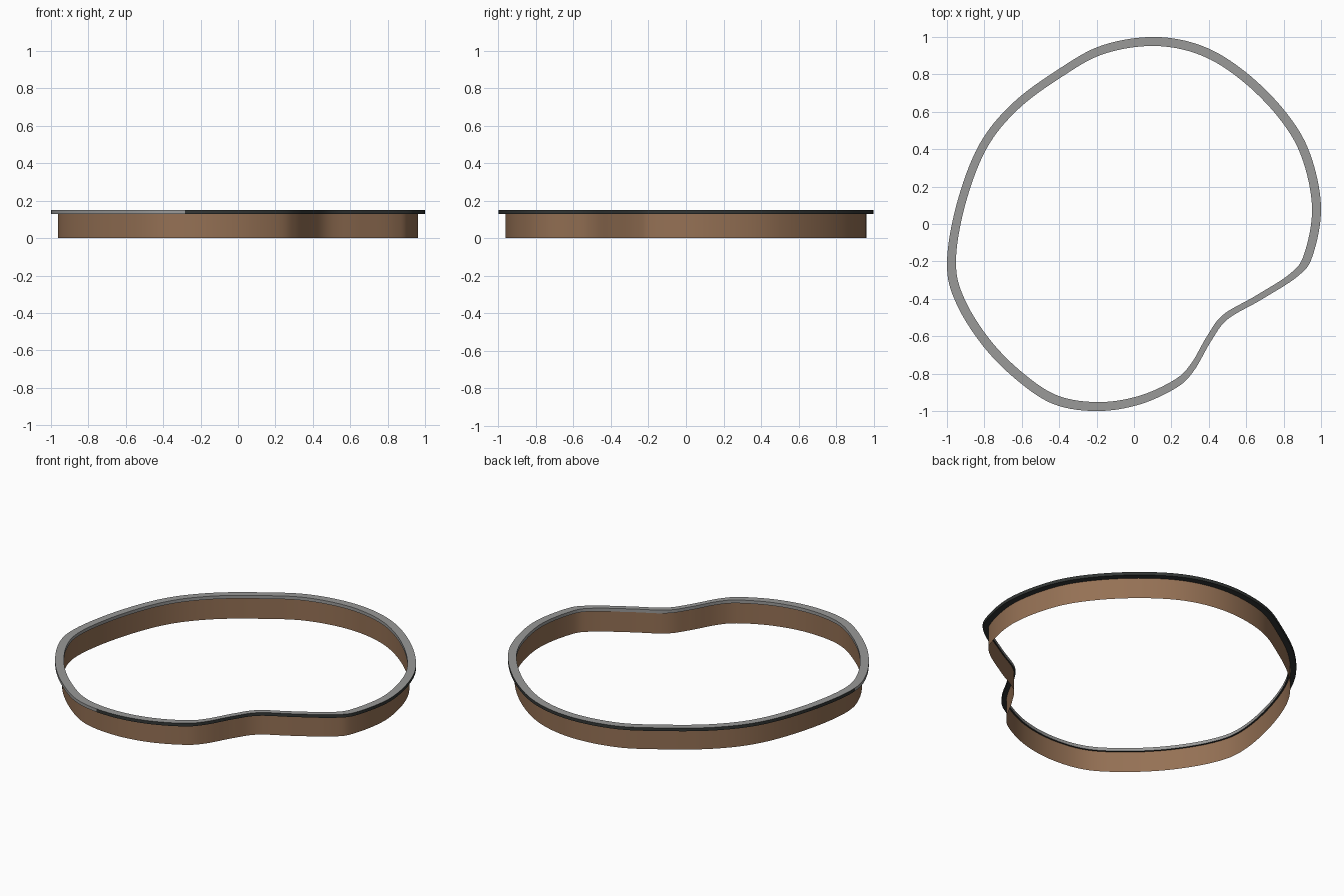
import bpy, bmesh
from mathutils import Vector

cube = bpy.data.objects.get("Cube")
if cube:
    bpy.data.objects.remove(cube, do_unlink=True)


def material(name, colour):
    m = bpy.data.materials.new(name)
    m.use_nodes = True
    m.diffuse_color = (*colour, 1)
    m.node_tree.nodes["Principled BSDF"].inputs["Base Color"].default_value = (*colour, 1)
    return m


grey = material("light grey", (0.32, 0.32, 0.315))
dark = material("charcoal", (0.033, 0.037, 0.035))
brown = material("wood brown", (0.30, 0.165, 0.09))

# Outer outline of the rim, clockwise from the back
OUTLINE = [Vector(p) for p in (
    (.11, 1), (.37, .95), (.6, .81), (.81, .6), (.94, .38), (1, .09),
    (.955, -.17), (.875, -.28), (.68, -.405), (.5, -.51), (.41, -.63),
    (.32, -.785), (.227, -.875), (.03, -.965), (-.195, -1), (-.425, -.965),
    (-.62, -.84), (-.805, -.655), (-.95, -.425), (-1, -.215), (-.95, .1),
    (-.83, .42), (-.65, .645), (-.4, .83), (-.17, .955))]
STEPS = 8


def smooth_loop(points):
    """Closed smooth curve through the points."""
    n, out = len(points), []
    for i in range(n):
        a, b, c, d = (points[(i + k) % n] for k in (-1, 0, 1, 2))
        for s in range(STEPS):
            t = s / STEPS
            out.append(b + t / 2 * (c - a + t * (2 * a - 5 * b + 4 * c - d
                       + t * (3 * (b - c) + d - a))))
    return out


LOOP = smooth_loop(OUTLINE)


def sweep(name, section, closed, materials, pick):
    """Sweep a (scale, height) section round the outline."""
    bm = bmesh.new()
    rings = [[bm.verts.new((p.x * k, p.y * k, z)) for p in LOOP] for k, z in section]
    n, m = len(LOOP), len(section)
    for side in range(m if closed else m - 1):
        lower, upper = rings[side], rings[(side + 1) % m]
        for i in range(n):
            j = (i + 1) % n
            f = bm.faces.new((lower[j], lower[i], upper[i], upper[j]))
            f.material_index = pick(side, f.calc_center_median())
    if closed:
        bmesh.ops.recalc_face_normals(bm, faces=bm.faces)
    mesh = bpy.data.meshes.new(name)
    bm.to_mesh(mesh)
    bm.free()
    for mat in materials:
        mesh.materials.append(mat)
    obj = bpy.data.objects.new(name, mesh)
    bpy.context.collection.objects.link(obj)
    bpy.ops.object.select_all(action="DESELECT")
    obj.select_set(True)
    bpy.context.view_layer.objects.active = obj
    bpy.ops.object.shade_smooth_by_angle()


# Thin side wall
sweep("side_wall", [(.963, 0), (.963, .13)], False, [brown], lambda side, c: 0)


# Rim: grey top and inner face, dark outside and underside, one light outer stretch
def rim_colour(side, c):
    light_stretch = side == 0 and c.x < -.29 and c.y < -.25
    return 0 if side in (1, 2) or light_stretch else 1


sweep("top_rim", [(1, .13), (1, .15), (.952, .15), (.952, .13)], True,
      [grey, dark], rim_colour)
